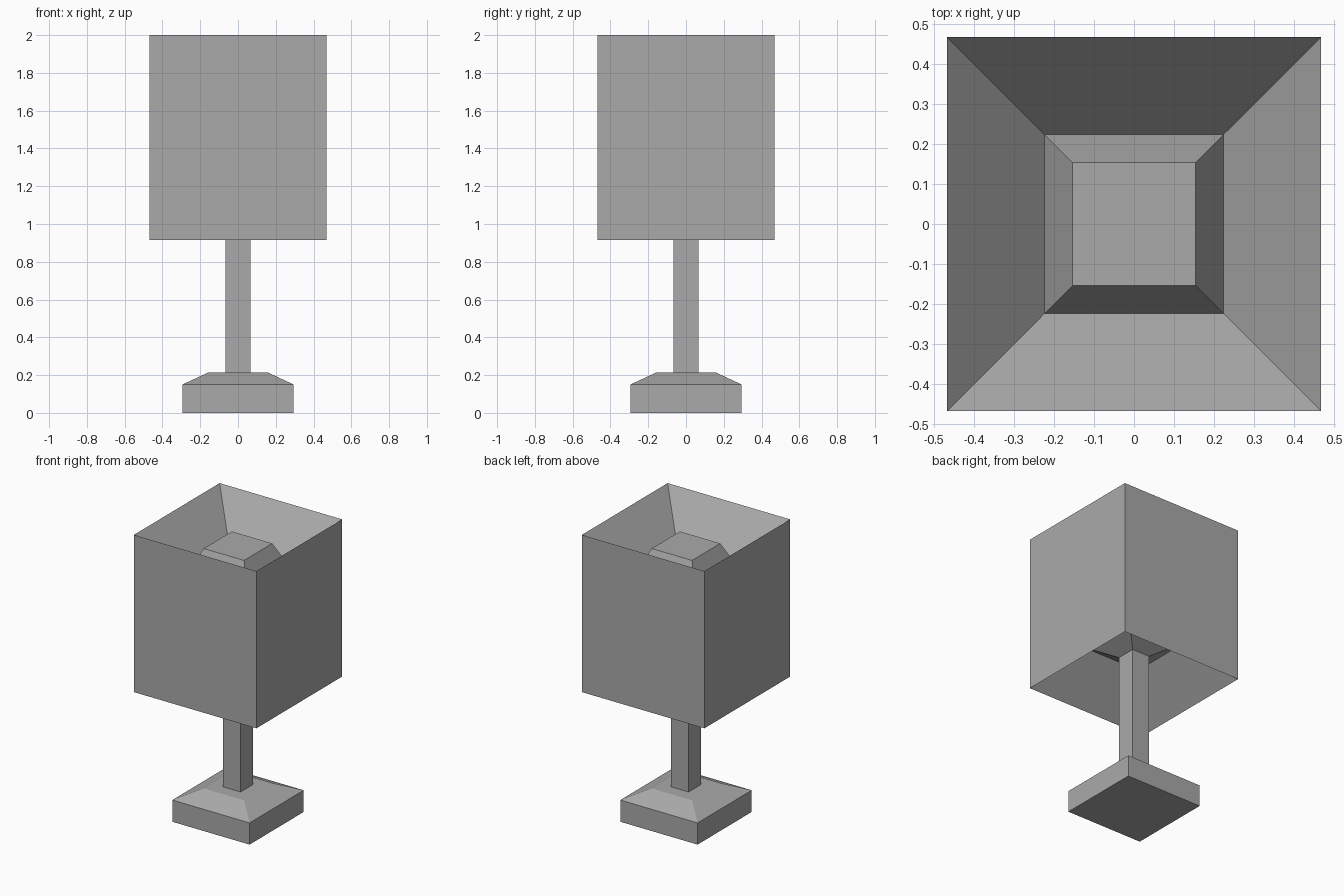
import bpy
import bmesh

cube = bpy.data.objects.get("Cube")
if cube:
    bpy.data.objects.remove(cube, do_unlink=True)

grey = bpy.data.materials.new("plain grey")
grey.use_nodes = True
colour = (0.4, 0.4, 0.4, 1)
grey.diffuse_color = colour
grey.node_tree.nodes["Principled BSDF"].inputs["Base Color"].default_value = colour


def square_part(name, profile, cap_start=False, cap_end=False):
    """Join square rings, given as (half width, height), into one part."""
    bm = bmesh.new()
    corners = ((-1, -1), (1, -1), (1, 1), (-1, 1))
    rings = [[bm.verts.new((x * h, y * h, z)) for x, y in corners] for h, z in profile]
    for low, high in zip(rings, rings[1:]):
        for i in range(4):
            j = (i + 1) % 4
            bm.faces.new((low[i], low[j], high[j], high[i]))
    if cap_start:
        bm.faces.new(rings[0][::-1])
    if cap_end:
        bm.faces.new(rings[-1])
    mesh = bpy.data.meshes.new(name)
    bm.to_mesh(mesh)
    bm.free()
    mesh.materials.append(grey)
    obj = bpy.data.objects.new(name, mesh)
    bpy.context.collection.objects.link(obj)
    return obj


POST = 0.067      # post half width
FOOT_TOP = 0.215
POST_TOP = 1.11
RIM, WAIST = 0.468, 0.224   # shade half widths outside and at the recess floor

# Foot with a bevelled top
square_part("foot", [(0.295, 0), (0.295, 0.15), (0.155, FOOT_TOP), (POST, FOOT_TOP)],
            cap_start=True)

# Square post
square_part("post", [(POST, FOOT_TOP), (POST, POST_TOP)])

# Shade: flared socket, lower recess, outer walls, upper recess and raised bulb
square_part("shade", [(POST, POST_TOP), (WAIST, 1.195), (RIM, 0.915), (RIM, 2.0),
                      (WAIST, 1.72), (0.154, 1.87)], cap_end=True)
